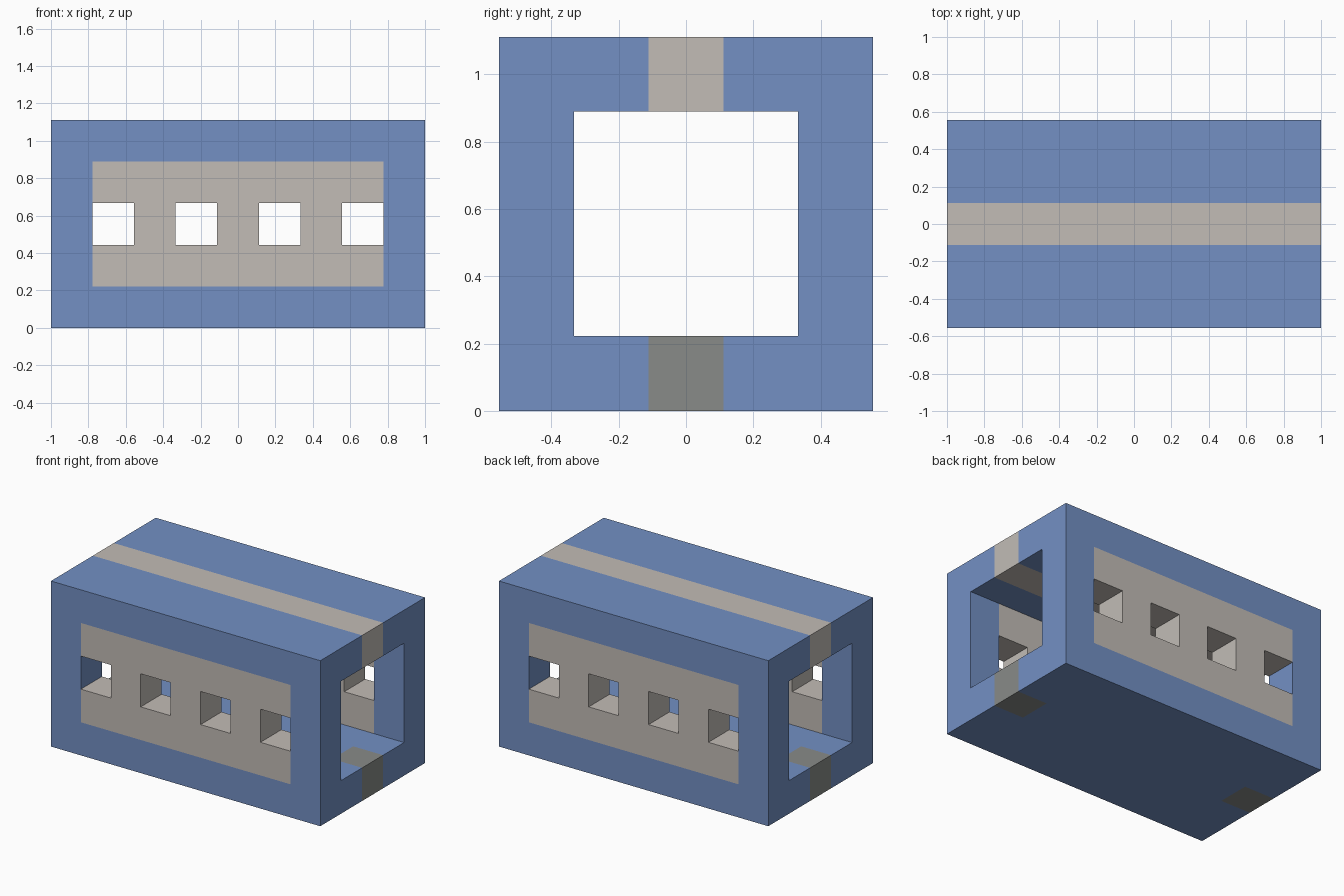
import bpy
import bmesh
from mathutils import Vector

if "Cube" in bpy.data.objects:
    bpy.data.objects.remove(bpy.data.objects["Cube"])

NX, NY, NZ = 9, 5, 5          # block divisions
U = 2 / NX                    # size of one division


def make_material(name, rgb):
    linear = [((c / 255 + 0.055) / 1.055) ** 2.4 for c in rgb] + [1]
    mat = bpy.data.materials.new(name)
    mat.use_nodes = True
    mat.diffuse_color = linear
    mat.node_tree.nodes["Principled BSDF"].inputs["Base Color"].default_value = linear
    return mat


def part_of(i, j, k):
    """Name of the part filling a cell, or None where it is open."""
    side_wall = j in (0, NY - 1)
    if not (0 <= i < NX and 0 <= j < NY and 0 <= k < NZ):
        return None
    if not side_wall and k not in (0, NZ - 1):
        return None                                   # lengthwise tunnel
    if side_wall and k == 2 and i % 2 == 1:
        return None                                   # square windows
    if side_wall and 0 < i < NX - 1 and 0 < k < NZ - 1:
        return "window_panels"
    if j == 2 and k == NZ - 1:
        return "top_band"
    if j == 2 and k == 0 and i in (0, NX - 1):
        return "sill_blocks"
    return "outer_shell"


def add_face(bm, cell, axis, sign):
    """One exposed square of a cell, facing along sign * axis."""
    center = Vector((cell[0] + 0.5 - NX / 2, cell[1] + 0.5 - NY / 2, cell[2] + 0.5))
    n, a, b = Vector(), Vector(), Vector()
    n[axis] = sign / 2
    a[(axis + 1) % 3] = sign / 2
    b[(axis + 2) % 3] = 1 / 2
    corners = (-a - b, a - b, a + b, b - a)
    bm.faces.new([bm.verts.new((center + n + c) * U) for c in corners])


def build_part(name, mat):
    bm = bmesh.new()
    for i in range(NX):
        for j in range(NY):
            for k in range(NZ):
                if part_of(i, j, k) != name:
                    continue
                for axis in range(3):
                    for sign in (-1, 1):
                        neighbour = [i, j, k]
                        neighbour[axis] += sign
                        if part_of(*neighbour) is None:
                            add_face(bm, (i, j, k), axis, sign)
    # Weld the squares into clean flat walls
    bmesh.ops.remove_doubles(bm, verts=bm.verts, dist=U / 100)
    bmesh.ops.dissolve_limit(bm, angle_limit=0.01, verts=bm.verts, edges=bm.edges)
    mesh = bpy.data.meshes.new(name)
    bm.to_mesh(mesh)
    bm.free()
    mesh.materials.append(mat)
    bpy.context.collection.objects.link(bpy.data.objects.new(name, mesh))


blue = make_material("blue", (115, 144, 196))
beige = make_material("beige", (194, 188, 182))
grey = make_material("grey", (136, 139, 136))

build_part("outer_shell", blue)
build_part("window_panels", beige)
build_part("top_band", beige)
build_part("sill_blocks", grey)
